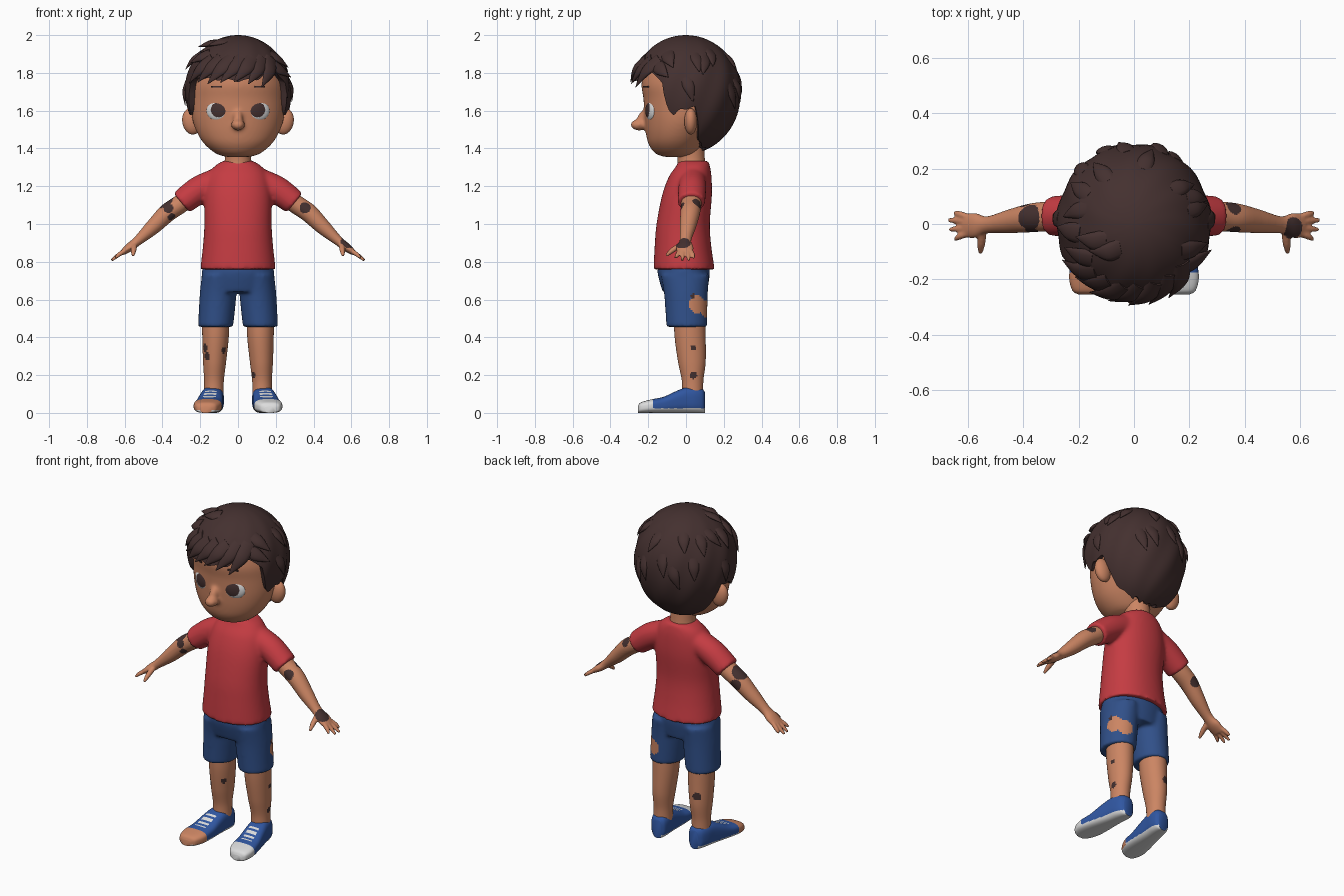
import bpy, bmesh, math, random
from mathutils import Vector, Matrix

if "Cube" in bpy.data.objects:
    bpy.data.objects.remove(bpy.data.objects["Cube"])

random.seed(4)
COLORS = {"skin": (0.60, 0.235, 0.125), "hair_brown": (0.058, 0.030, 0.029), "shirt_red": (0.56, 0.045, 0.055),
          "shorts_blue": (0.030, 0.080, 0.25), "shoe_blue": (0.030, 0.095, 0.36), "white": (0.72, 0.72, 0.72)}
MATS = {}
for key, rgb in COLORS.items():
    MATS[key] = bpy.data.materials.new(key)
    MATS[key].diffuse_color = (*rgb, 1)

# Irregular blotches per part: x, y, z, radius, colour
D, S = "hair_brown", "skin"
BLOTCHES = {
    "arm": [(.355, -.02, 1.085, .03, D), (.36, .06, 1.11, .03, D), (.575, -.015, .895, .04, D), (-.38, .025, 1.11, .048, D),
            (-.37, -.03, 1.085, .027, D), (-.35, -.02, 1.035, .022, D), (-.38, .065, 1.05, .032, D)],
    "leg": [(-.165, -.03, .30, .02, D), (-.175, -.02, .345, .02, D), (-.085, -.02, .335, .022, D), (-.14, .095, .32, .025, D),
            (.19, .04, .345, .015, D), (.185, .04, .2, .02, D), (.08, 0, .2, .018, D)],
    "shorts": [(.21, .04, .62, .018, D), (.16, .12, .56, .015, D), (.2, .065, .575, .05, S), (.15, .11, .55, .045, S)],
    "shirt": [(-.18, .1, 1.05, .04, S), (.18, .1, 1.05, .04, S)],
}


def blotched(part, base):
    def rule(c):
        for x, y, z, r, m in BLOTCHES[part]:
            if (c - Vector((x, y, z))).length < r:
                return m
        return base
    return rule


def loft(bm, keys, u=(1, 0, 0), v=(0, 1, 0), n=40, steps=6, power=1.0):
    """Smooth closed tube through keys (x, y, z, half size along u, half size along v)."""
    u, v = Vector(u).normalized(), Vector(v).normalized()
    k = [keys[0]] + list(keys) + [keys[-1]]
    rows = []
    for i in range(len(keys) - 1):
        for j in range(steps):
            t = j / steps
            rows.append([0.5 * (2 * b + (c - a) * t + (2 * a - 5 * b + 4 * c - d) * t * t + (3 * b - a - 3 * c + d) * t ** 3)
                         for a, b, c, d in zip(*k[i:i + 4])])
    rows.append(keys[-1])
    f = lambda q: math.copysign(abs(q) ** power, q)
    angs = [2 * math.pi * i / n for i in range(n)]
    rings = [[bm.verts.new(Vector(r[:3]) + u * r[3] * f(math.cos(a)) + v * r[4] * f(math.sin(a))) for a in angs] for r in rows]
    for a, b in zip(rings, rings[1:]):
        for i in range(n):
            bm.faces.new((a[i], a[(i + 1) % n], b[(i + 1) % n], b[i]))
    bm.faces.new(rings[0])
    bm.faces.new(rings[-1])


def ball(bm, c, size, rot=(0, 0, 0), seg=40):
    """Ellipsoid with its poles along y."""
    m = Matrix.Translation(c)
    for ang, ax in zip(rot, "XYZ"):
        m = m @ Matrix.Rotation(math.radians(ang), 4, ax)
    m = m @ Matrix.Diagonal((*size, 1)) @ Matrix.Rotation(math.pi / 2, 4, 'X')
    bmesh.ops.create_uvsphere(bm, u_segments=seg, v_segments=seg, radius=1, matrix=m)


def finish(bm, name, rule, side=1, voxel=0, smooth=4):
    """Mirror if needed, optionally fuse the pieces, colour the faces by rule."""
    bmesh.ops.scale(bm, vec=(side, 1, 1), verts=bm.verts)
    bmesh.ops.recalc_face_normals(bm, faces=bm.faces)
    me = bpy.data.meshes.new(name)
    bm.to_mesh(me)
    ob = bpy.data.objects.new(name, me)
    bpy.context.collection.objects.link(ob)
    if voxel:
        mod = ob.modifiers.new("fuse", 'REMESH')
        mod.mode, mod.voxel_size = 'VOXEL', voxel
        me = bpy.data.meshes.new_from_object(ob.evaluated_get(bpy.context.evaluated_depsgraph_get()))
        ob.modifiers.clear()
        bm.clear()
        bm.from_mesh(me)
        for _ in range(smooth):
            bmesh.ops.smooth_vert(bm, verts=bm.verts, factor=0.5, use_axis_x=True, use_axis_y=True, use_axis_z=True)
        bm.to_mesh(me)
        ob.data = me
    bm.free()
    me.materials.clear()
    slots = []
    for p in me.polygons:
        m = rule(p.center) if callable(rule) else rule
        if m not in slots:
            slots.append(m)
            me.materials.append(MATS[m])
        p.material_index = slots.index(m)
        p.use_smooth = True
    me.set_sharp_from_angle(angle=math.radians(60))
    return ob


# Head with nose: z, half width, front y, back y
bm = bmesh.new()
HEAD = [(1.355, .06, -.11, 0), (1.372, .115, -.16, .05), (1.42, .175, -.197, .09), (1.48, .215, -.212, .13), (1.56, .243, -.22, .18),
        (1.66, .25, -.225, .2), (1.75, .245, -.235, .21), (1.85, .21, -.2, .19), (1.93, .1, -.1, .1)]
loft(bm, [(0, (f + b) / 2, z, w, (b - f) / 2) for z, w, f, b in HEAD], n=56)
ball(bm, (0, -.25, 1.525), (.037, .045, .03))
ball(bm, (0, -.232, 1.55), (.026, .03, .06), (-18, 0, 0))
finish(bm, "head", "skin", voxel=.009, smooth=5)

bm = bmesh.new()
loft(bm, [(0, .03, 1.27, .085, .08), (0, .028, 1.34, .07, .072), (0, .02, 1.42, .072, .075)])
finish(bm, "neck", "skin")

for s, tag in ((1, "right"), (-1, "left")):
    # Ear
    bm = bmesh.new()
    ball(bm, (.245, .025, 1.543), (.05, .034, .07), (0, 10, 0))
    finish(bm, "ear_" + tag, "skin", s)
    # Eye: white with a dark iris
    bm = bmesh.new()
    ball(bm, (.112, -.186, 1.6), (.058, .021, .053), (0, 0, 22), 56)
    iris = Vector((.104 * s, 0, 1.605))
    finish(bm, "eye_" + tag, lambda c: "hair_brown" if (Vector((c.x, 0, c.z)) - iris).length < .04 else "white", s)
    # Brow
    bm = bmesh.new()
    bmesh.ops.create_cube(bm, size=1, matrix=Matrix.Translation((.115, -.211, 1.727)) @ Matrix.Rotation(.42, 4, 'Z')
                          @ Matrix.Diagonal((.06, .009, .009, 1)))
    finish(bm, "brow_" + tag, "hair_brown", s)

# Hair: shell over an ellipsoid, cut along a hairline (degrees from front, height)
LINE = [(0, 1.75), (50, 1.765), (64, 1.74), (70, 1.6), (76, 1.56), (84, 1.6), (100, 1.61), (109, 1.45), (125, 1.4), (180, 1.375)]


def hairline(a):
    d = abs(math.degrees(a))
    for (d0, z0), (d1, z1) in zip(LINE, LINE[1:]):
        if d <= d1:
            z = z0 + (z1 - z0) * (d - d0) / (d1 - d0)
            break
    z += .04 * math.exp(-((math.degrees(a) - 42) / 12) ** 2)
    return z + .014 * abs(math.sin(a * 8))


def scalp(a, phi, lift=1.0):
    rz = .3 if phi < math.pi / 2 else .33
    r = lift * (1 + .012 * math.sin(11 * a + 5 * phi) * math.sin(phi))
    return Vector((.28 * r * math.sin(phi) * math.sin(a), -.29 * r * math.sin(phi) * math.cos(a), 1.7 + rz * lift * math.cos(phi)))


bm = bmesh.new()
N, ROWS = 160, 28
grid = []
for i in range(N):
    a = -math.pi + 2 * math.pi * (i + .5) / N
    h = hairline(a) - 1.7
    low = math.acos(max(-1, h / (.3 if h > 0 else .33)))
    col = [bm.verts.new(scalp(a, low * max(j, .2) / ROWS)) for j in range(ROWS + 1)]
    p = col[-1].co
    col.append(bm.verts.new((p.x * .78, p.y * .78, p.z + .015)))
    grid.append(col)
for i in range(N):
    c0, c1 = grid[i], grid[(i + 1) % N]
    for j in range(ROWS + 1):
        bm.faces.new((c0[j], c0[j + 1], c1[j + 1], c1[j]))
bm.faces.new([c[0] for c in grid])


def lock(a0, p0, a1, p1, width, lift):
    pts = [scalp(math.radians(a0 + (a1 - a0) * t), math.radians(p0 + (p1 - p0) * t), l)
           for t, l in ((0, .95), (.5, .99 + (lift - 1) * .4), (1, lift))]
    d = pts[2] - pts[0]
    out = pts[1] - Vector((0, 0, 1.7))
    side = d.cross(out)
    loft(bm, [(*p, w, w * .45) for p, w in zip(pts, (width, width * .8, .002))], side, side.cross(d), n=12, steps=5)


# Swept fringe, crown tufts, and scattered tufts
for a in range(-60, 31, 15):
    lock(a + 22, 52, a - 4, 83 + random.uniform(-3, 3), .045, 1.03)
for a0, p0, a1, p1, l in ((-60, 25, -78, 44, 1.1), (-50, 45, -72, 62, 1.08), (-80, 45, -88, 68, 1.06), (60, 45, 76, 66, 1.06),
                          (50, 60, 72, 76, 1.07), (-30, 20, -60, 40, 1.05)):
    lock(a0, p0, a1, p1, .04, l)
for i in range(14):
    a, p = 90 + i * 13.5, random.uniform(35, 85)
    lock(a, p, a + random.uniform(-14, 14), p + 24, .035, 1.03)
finish(bm, "hair", "hair_brown")

# Shirt: body and sleeves fused
ARM_U = (.64, 0, .77)
bm = bmesh.new()
loft(bm, [(0, .04, 1.335, .078, .078), (0, .037, 1.305, .125, .09), (0, .022, 1.25, .16, .113), (0, .005, 1.15, .178, .132),
          (0, -.015, 1.0, .178, .141), (0, -.016, .88, .186, .15), (0, -.01, .76, .2, .162)], n=64, power=.93)
for s in (1, -1):
    loft(bm, [(.1 * s, .035, 1.235, .07, .07), (.2 * s, .033, 1.185, .074, .074), (.3 * s, .028, 1.112, .067, .073)],
         (ARM_U[0] * s, 0, ARM_U[2]))
finish(bm, "shirt", blotched("shirt", "shirt_red"), voxel=.01, smooth=5)

# Shorts: hips and two legs fused
bm = bmesh.new()
loft(bm, [(0, -.012, .8, .175, .13), (0, -.012, .74, .192, .138), (0, -.006, .64, .18, .118)], n=64)
for s in (1, -1):
    loft(bm, [(.1 * s, -.005, .73, .092, .128), (.106 * s, 0, .62, .097, .115), (.119 * s, .004, .455, .093, .108)])
finish(bm, "shorts", blotched("shorts", "shorts_blue"), voxel=.01, smooth=4)

FINGERS = [(.03, .04, .65, .82), (.009, .014, .672, .808), (-.014, -.02, .668, .808), (-.034, -.055, .648, .82)]
SHOE = [(-.255, .03, .035), (-.24, .055, .055), (-.19, .073, .07), (-.12, .071, .085), (-.06, .066, .112), (0, .06, .135),
        (.05, .056, .137), (.085, .046, .128), (.1, .03, .11)]
for s, tag in ((1, "right"), (-1, "left")):
    # Arm with hand, fingers and thumb
    bm = bmesh.new()
    loft(bm, [(.2, .03, 1.19, .05, .055), (.3, .028, 1.11, .05, .054), (.375, .022, 1.058, .049, .052), (.45, .01, .985, .041, .043),
              (.53, -.003, .912, .026, .031), (.575, -.005, .876, .023, .045), (.615, -.006, .846, .014, .042)], ARM_U)
    for y0, y1, x, z in FINGERS:
        loft(bm, [(.59, y0 * .8 - .003, .865, .013, .013), (.63, (y0 + y1) / 2, .838, .012, .0125), (x, y1, z, .007, .008)], ARM_U, n=14)
    loft(bm, [(.548, -.02, .893, .016, .016), (.552, -.07, .862, .015, .014), (.556, -.106, .832, .008, .008)], (1, 0, 0), (0, .55, -.8), n=14)
    finish(bm, "arm_" + tag, blotched("arm", "skin"), s, .005, 3)

    # Leg
    bm = bmesh.new()
    loft(bm, [(.118, .018, .52, .073, .083), (.119, .022, .4, .07, .082), (.124, .031, .27, .061, .073), (.127, .035, .17, .052, .057),
              (.128, .035, .09, .052, .056)], n=56, steps=12)
    finish(bm, "leg_" + tag, blotched("leg", "skin"), s)

    # Shoe: pale sole, toe cap and laces
    bm = bmesh.new()
    loft(bm, [(.137 - .13 * y, y, h / 2, w, h / 2) for y, w, h in SHOE], (1, 0, 0), (0, 0, 1), 72, 9, .68)

    def shoe_rule(c, s=s):
        if c.y < -.175 and (s > 0 or c.z > .015):
            return "white" if s > 0 else "skin"
        across = abs(c.x * s - (.137 - .13 * c.y))
        laces = c.z > .075 and -.14 < c.y < -.03 and across < .032 and math.sin(c.y * 210) > -.3
        return "white" if c.z < .024 or laces else "shoe_blue"
    finish(bm, "shoe_" + tag, shoe_rule, s)

for m in bpy.data.materials:
    if m.users and not m.is_grease_pencil:
        m.use_nodes = True
        m.node_tree.nodes["Principled BSDF"].inputs["Base Color"].default_value = m.diffuse_color
